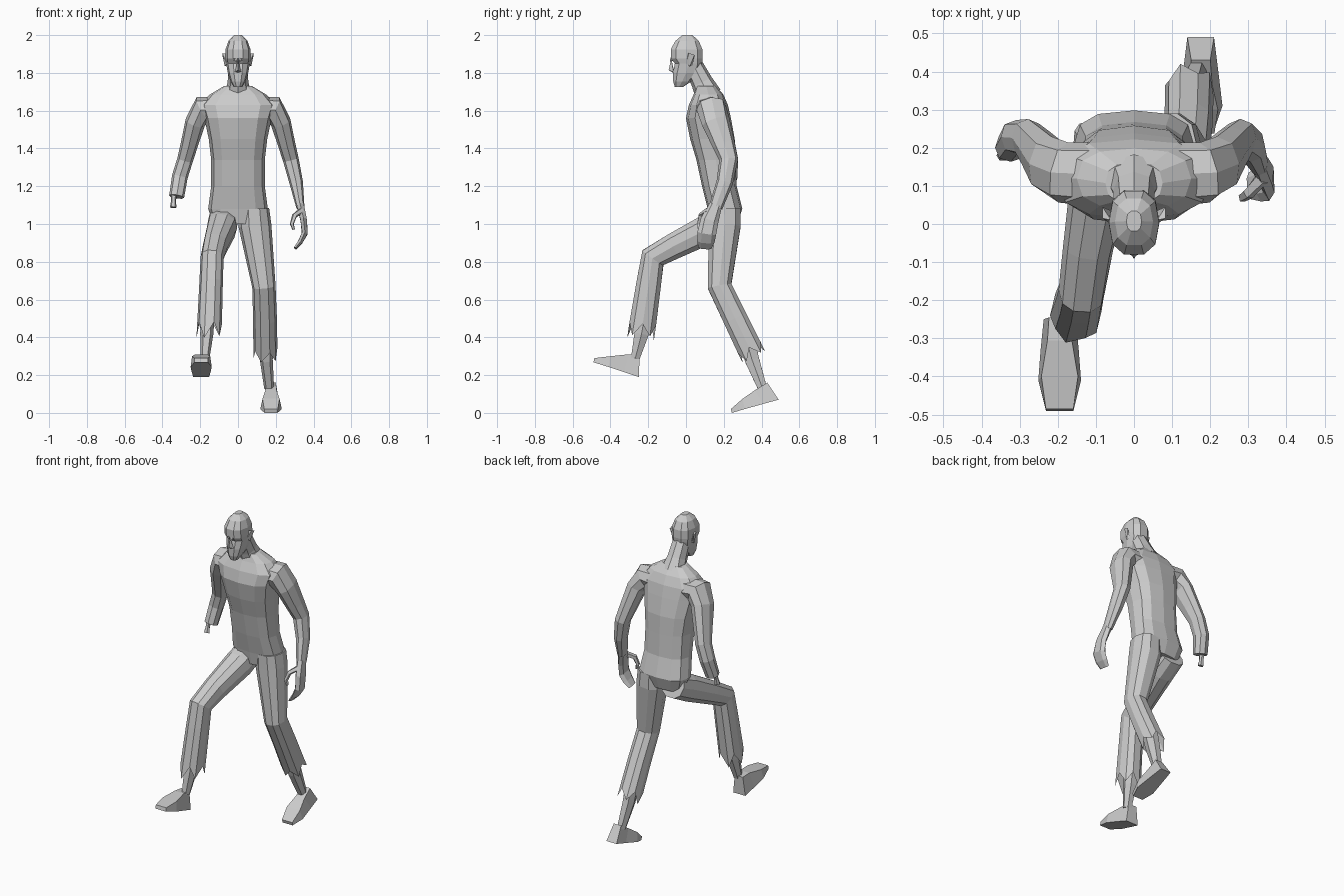
import bpy, bmesh, math, random
from mathutils import Vector

random.seed(4)


def finish(name, bm):
    bmesh.ops.recalc_face_normals(bm, faces=bm.faces[:])
    me = bpy.data.meshes.new(name)
    bm.to_mesh(me)
    bm.free()
    ob = bpy.data.objects.new(name, me)
    bpy.context.collection.objects.link(ob)
    return ob


def skin(name, rings, cap_end=True):
    """Bridge a list of equal-length point rings."""
    bm = bmesh.new()
    vs = [[bm.verts.new(p) for p in r] for r in rings]
    n = len(rings[0])
    for a, b in zip(vs, vs[1:]):
        for i in range(n):
            j = (i + 1) % n
            bm.faces.new((a[i], a[j], b[j], b[i]))
    bm.faces.new(vs[0])
    if cap_end:
        bm.faces.new(vs[-1])
    return finish(name, bm)


def tube(name, secs, n=8, ref=(1, 0, 0), flat=False, torn=0, power=0.85):
    """Loft sections (x, y, z, radius along ref, other radius) along their path."""
    cs = [Vector(s[:3]) for s in secs]
    rings = []
    for k, s in enumerate(secs):
        a, b = cs[max(k - 1, 0)], cs[min(k + 1, len(cs) - 1)]
        t = Vector((0, 0, -1)) if flat else (b - a).normalized()
        if not flat and 0 < k < len(cs) - 1:
            t = ((cs[k] - a).normalized() + (b - cs[k]).normalized()).normalized()
        u = Vector(ref)
        u = (u - t * u.dot(t)).normalized()
        v = t.cross(u)
        ring = []
        for i in range(n):
            w = 2 * math.pi * i / n
            c, d = math.cos(w), math.sin(w)
            c = math.copysign(abs(c) ** power, c)
            d = math.copysign(abs(d) ** power, d)
            p = cs[k] + u * c * s[3] + v * d * s[4]
            if torn and k == len(secs) - 1:
                p += t * (torn * random.uniform(0.6, 1.5) if i % 2 else -torn * 0.5)
            ring.append(p)
        rings.append(ring)
    return skin(name, rings, cap_end=not torn)


def body(name, levels, n, power):
    """Loft horizontal levels (z, half width, front y, back y)."""
    return tube(name, [(0, (f + b) / 2, z, w, (b - f) / 2) for z, w, f, b in levels],
                n=n, flat=True, power=power)


def hull(name, pts):
    bm = bmesh.new()
    for p in pts:
        bm.verts.new(p)
    bmesh.ops.convex_hull(bm, input=bm.verts[:])
    return finish(name, bm)


def foot(name, cx, secs):
    """Sections: top y, z, half width, then bottom y, z, half width."""
    skin(name, [[(cx - a, y, z), (cx + a, y, z), (cx + b, v, w), (cx - b, v, w)]
                for y, z, a, v, w, b in secs])


# Torso, from hips to collar
body("torso", [
    (1.00, .13, .13, .27), (1.08, .158, .115, .298), (1.20, .142, .085, .268),
    (1.34, .142, .055, .262), (1.45, .155, .022, .258), (1.56, .178, .0, .238),
    (1.63, .20, .015, .222), (1.685, .15, .04, .198), (1.73, .075, .055, .16)], 12, .75)

# Neck
tube("neck", [(0, .12, 1.68, .075, .07), (0, .085, 1.75, .055, .058),
              (0, .04, 1.84, .05, .05)])

# Head with recessed eye line
body("head", [
    (1.725, .022, -.06, -.015), (1.755, .04, -.07, .03), (1.80, .054, -.072, .075),
    (1.85, .063, -.062, .088), (1.875, .067, -.082, .092), (1.925, .066, -.084, .09),
    (1.97, .05, -.058, .07), (2.0, .02, -.02, .035)], 10, .8)

# Nose, brows and ears
hull("nose", [(0, -.078, 1.875), (0, -.092, 1.815), (.016, -.066, 1.805),
              (-.016, -.066, 1.805), (0, -.06, 1.795)])
for s, side in ((-1, "right"), (1, "left")):
    hull("brow_" + side, [(s * .004, -.084, 1.86), (s * .004, -.083, 1.88),
                          (s * .05, -.058, 1.892), (s * .05, -.056, 1.875),
                          (s * .02, -.05, 1.87)])
    hull("ear_" + side, [(s * .06, .0, 1.85), (s * .06, .01, 1.90), (s * .06, .035, 1.84),
                         (s * .083, .015, 1.905), (s * .083, .045, 1.895),
                         (s * .07, .02, 1.835)])

# Arms: shared upper arm, different forearms
for s, side, fore in (
        (-1, "right", [(.308, .228, 1.25, .045, .042), (.325, .20, 1.145, .038, .04)]),
        (1, "left", [(.308, .205, 1.22, .044, .036), (.33, .158, 1.09, .036, .022)])):
    upper = [(.10, .13, 1.61, .085, .065), (.185, .135, 1.61, .08, .07),
             (.226, .158, 1.54, .075, .054), (.258, .20, 1.42, .06, .046),
             (.28, .226, 1.34, .05, .042)]
    tube("arm_" + side, [(s * x, *r) for x, *r in upper + fore], ref=(0, 1, 0))

# Bone stub at the severed wrist
tube("wrist_bone", [(-.338, .20, 1.17, .017, .016), (-.342, .188, 1.12, .013, .012),
                    (-.343, .18, 1.088, .018, .015)], n=6)

# Left hand with curled fingers and thumb
tube("hand_left", [(.33, .158, 1.10, .034, .022), (.348, .125, 1.02, .048, .019),
                   (.353, .11, .95, .05, .017), (.33, .105, .905, .046, .014),
                   (.303, .10, .872, .035, .009)], n=6, ref=(0, 1, 0))
tube("thumb_left", [(.335, .12, 1.07, .02, .016), (.30, .08, 1.045, .016, .014),
                    (.285, .07, 1.0, .013, .011), (.295, .07, .97, .008, .007)], n=5, ref=(0, 1, 0))

# Torn trouser legs
tube("trouser_left", [(.085, .205, 1.08, .08, .088), (.09, .205, .99, .087, .088),
                      (.137, .178, .67, .062, .066), (.143, .26, .50, .063, .067),
                      (.145, .345, .325, .064, .07)], torn=.045, n=10)
tube("trouser_right", [(-.078, .24, 1.03, .078, .075), (-.085, .13, .98, .08, .083),
                       (-.12, -.06, .885, .066, .072), (-.137, -.175, .822, .061, .07),
                       (-.142, -.195, .70, .062, .068), (-.152, -.232, .45, .066, .074)],
     torn=.045, n=10)

# Shins
tube("shin_left", [(.147, .31, .42, .038, .05), (.15, .35, .28, .034, .043),
                   (.165, .405, .13, .026, .027)], n=6)
tube("shin_right", [(-.16, -.21, .56, .038, .048), (-.165, -.235, .42, .035, .043),
                    (-.175, -.268, .29, .024, .026)], n=6)

# Feet, heel to toe
foot("foot_left", .175, [(.43, .16, .025, .49, .07, .035), (.365, .12, .03, .41, .048, .045),
                         (.30, .075, .045, .31, .02, .057), (.237, .02, .036, .243, 0, .034)])
foot("foot_right", -.195, [(-.245, .305, .028, -.25, .19, .042), (-.305, .31, .032, -.33, .217, .05),
                           (-.40, .3, .048, -.41, .243, .056), (-.485, .29, .036, -.49, .268, .036)])
